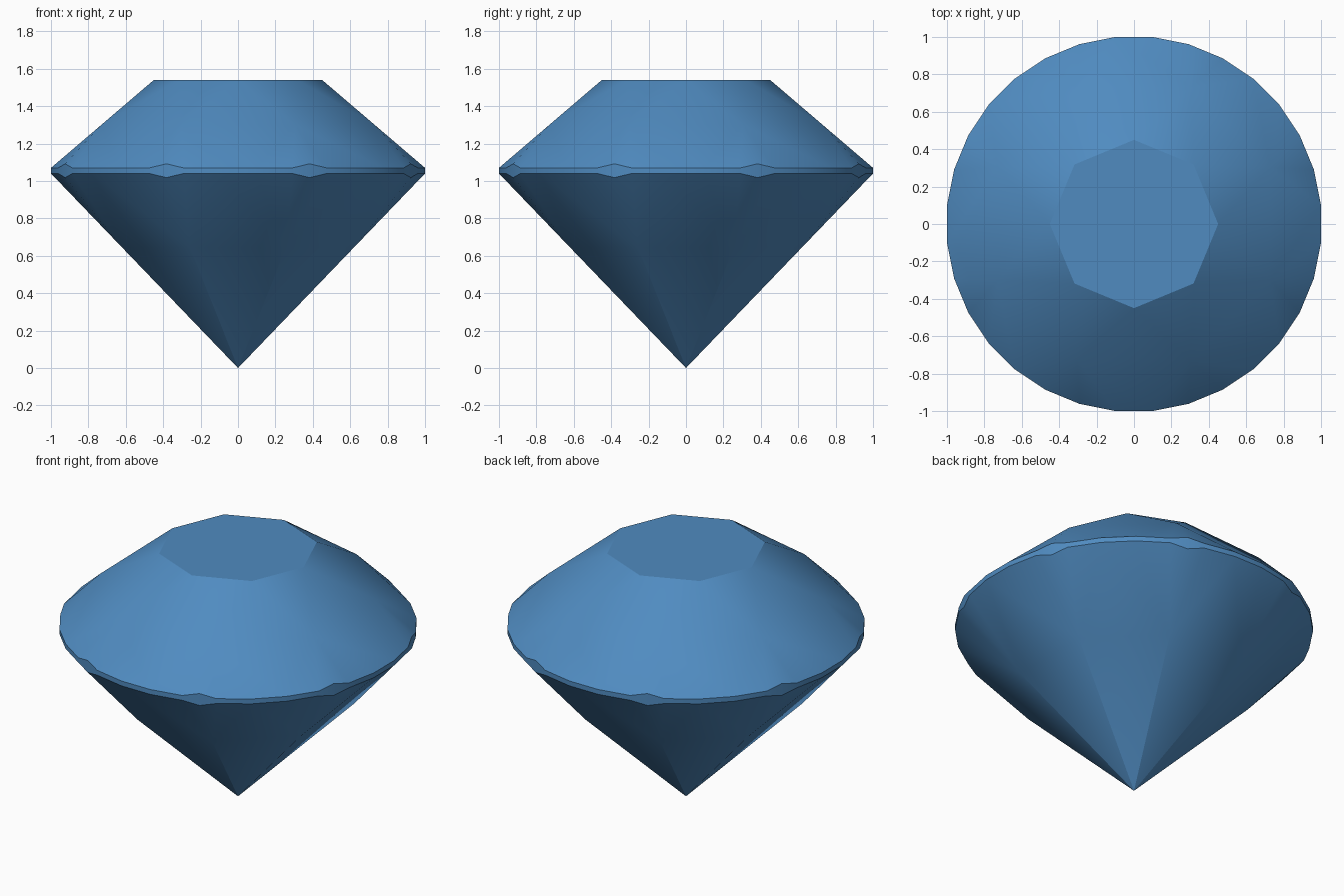
import bpy, bmesh, math

cube = bpy.data.objects.get("Cube")
if cube:
    bpy.data.objects.remove(cube, do_unlink=True)

SIDES = 8                      # main facets around the gem
STEP = 2 * math.pi / SIDES
HALF = STEP / 2
FINE = STEP / 8                # half of one girdle segment
TABLE_R, TABLE_Z = 0.45, 1.54
CROWN_Z, PAVILION_Z = 1.07, 1.04
BUMP = 0.022                   # girdle is thicker between main facets
RIM = 1 / math.cos(FINE)
STAR_R, LOWER_R = 0.79, 0.67

# Heights that keep the kite facets flat
STAR_Z = CROWN_Z + (TABLE_Z - CROWN_Z) * (1 - STAR_R * math.cos(HALF)) / (1 - TABLE_R)
LOWER_Z = PAVILION_Z * LOWER_R * math.cos(HALF)

bm = bmesh.new()


def point(angle, radius, z):
    return bm.verts.new((radius * math.cos(angle), radius * math.sin(angle), z))


def ring(offset, radius, z):
    return [point(i * STEP + offset, radius, z) for i in range(SIDES)]


def rim(z, bump):
    """Girdle outline: four corners and one bump for each main facet."""
    corners = [ring(k * FINE, RIM, z) for k in (-1, 1, 3, 5)]
    return corners + [ring(HALF, 1, z + bump)]


table = ring(0, TABLE_R, TABLE_Z)
star = ring(HALF, STAR_R, STAR_Z)
lower = ring(HALF, LOWER_R, LOWER_Z)
top = rim(CROWN_Z, BUMP)
bottom = rim(PAVILION_Z, -BUMP)
culet = bm.verts.new((0, 0, 0))

face = bm.faces.new
face(table)
for i in range(SIDES):
    n = (i + 1) % SIDES
    ta, tb, tc, td, tm = [r[i] for r in top]
    ba, bb, bc, bd, bmid = [r[i] for r in bottom]
    # Crown: star, kite and two girdle facets
    face((table[i], star[i], table[n]))
    face((table[i], star[i - 1], ta, tb, star[i]))
    face((star[i], tb, tc, tm))
    face((star[i], tm, td, top[0][n]))
    # Girdle band
    face((ta, ba, bb, tb))
    face((tb, bb, bc, tc))
    face((tc, bc, bmid, bd, td, tm))
    face((td, bd, bottom[0][n], top[0][n]))
    # Pavilion: kite and two girdle facets
    face((culet, lower[i], bb, ba, lower[i - 1]))
    face((lower[i], bmid, bc, bb))
    face((lower[i], bottom[0][n], bd, bmid))

bmesh.ops.recalc_face_normals(bm, faces=bm.faces[:])
mesh = bpy.data.meshes.new("cut_gem")
bm.to_mesh(mesh)
bm.free()

# Blue material
color = (0.08, 0.26, 0.53, 1)
blue = bpy.data.materials.new("gem_blue")
blue.use_nodes = True
blue.diffuse_color = color
blue.node_tree.nodes["Principled BSDF"].inputs["Base Color"].default_value = color
mesh.materials.append(blue)

gem = bpy.data.objects.new("cut_gem", mesh)
bpy.context.collection.objects.link(gem)
bpy.ops.object.select_all(action="DESELECT")
gem.select_set(True)
bpy.context.view_layer.objects.active = gem
bpy.ops.object.shade_smooth_by_angle(angle=math.radians(30))
